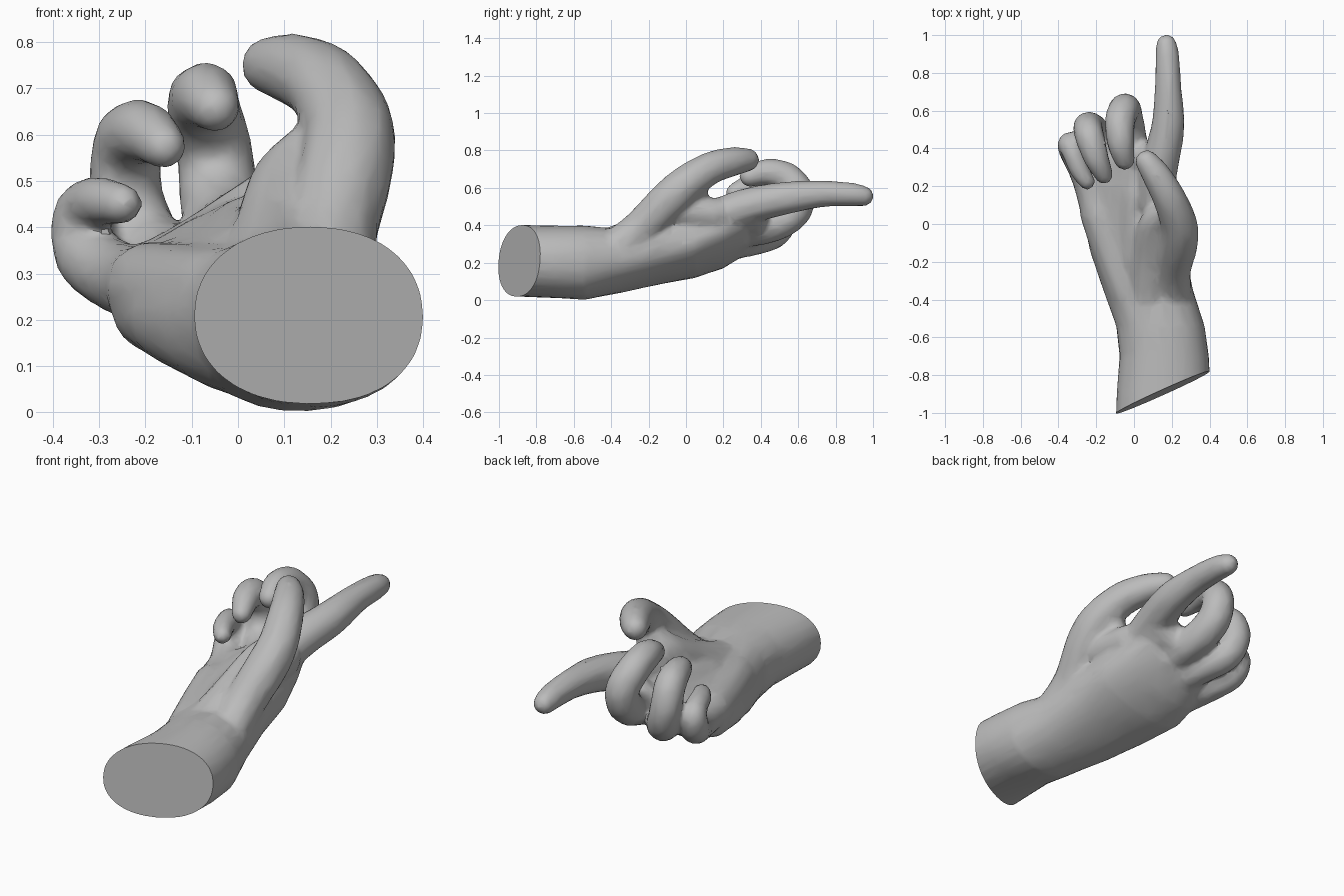
import bpy, bmesh, math
from mathutils import Vector, Matrix

if "Cube" in bpy.data.objects:
    bpy.data.objects.remove(bpy.data.objects["Cube"])

skin = bpy.data.materials.new("plain_grey")
skin.diffuse_color = (0.5, 0.5, 0.5, 1)
skin.use_nodes = True
skin.node_tree.nodes["Principled BSDF"].inputs["Base Color"].default_value = skin.diffuse_color

bm = bmesh.new()


def spline(a, b, c, d, t):
    """Catmull-Rom blend of four (x, y, z, radius) points."""
    return [0.5 * (2 * q + (r - p) * t + (2 * p - 5 * q + 4 * r - s) * t * t
                   + (3 * q - p - 3 * r + s) * t ** 3) for p, q, r, s in zip(a, b, c, d)]


def digit(*pts, steps=9):
    """Fleshy limb swept along a path of (x, y, z, radius)."""
    pts = [pts[0], *pts, pts[-1]]
    for i in range(len(pts) - 3):
        for k in range(steps + 1):
            x, y, z, r = spline(*pts[i:i + 4], k / steps)
            bmesh.ops.create_icosphere(bm, subdivisions=2, radius=r,
                                       matrix=Matrix.Translation((x, y, z)))


def loft(sections, n=28, power=0.92):
    """Tilted, slightly squared ovals (y, x, z, half width, half thickness, tilt)."""
    rings = []
    for y, cx, cz, w, h, tilt in sections:
        c, s = math.cos(math.radians(tilt)), math.sin(math.radians(tilt))
        ring = []
        for k in range(n):
            a = 2 * math.pi * k / n
            u = w * math.copysign(abs(math.cos(a)) ** power, math.cos(a))
            v = h * math.copysign(abs(math.sin(a)) ** power, math.sin(a))
            ring.append(bm.verts.new((cx + u * c - v * s, y, cz + u * s + v * c)))
        rings.append(ring)
    for r0, r1 in zip(rings, rings[1:]):
        for k in range(n):
            bm.faces.new((r0[k], r0[(k + 1) % n], r1[(k + 1) % n], r1[k]))
    bm.faces.new(rings[0][::-1])
    bm.faces.new(rings[-1])


# forearm, wrist and palm
loft([(-1.12, .15, .21, .25, .192, 0), (-.88, .157, .21, .248, .192, 0),
      (-.7, .16, .205, .237, .194, 0), (-.54, .14, .2, .235, .199, 4),
      (-.35, .075, .21, .24, .168, 10), (-.15, .02, .24, .255, .15, 12),
      (.05, -.01, .272, .272, .138, 15), (.2, -.02, .318, .25, .122, 21),
      (.32, -.01, .365, .2, .09, 26)])
# pad under the thumb, middle of the palm, pad on the outer edge
digit((.08, -.38, .28, .12), (.09, -.17, .38, .105), (.12, 0, .49, .095), (.185, .05, .58, .07))
digit((.01, -.2, .3, .1), (.01, .0, .34, .1), (.02, .15, .37, .1))
digit((-.03, -.36, .25, .11), (-.11, -.15, .255, .11), (-.19, .06, .272, .1))
# edge of the hand below the pointing finger, web of the thumb, row of knuckles
digit((.19, -.38, .2, .12), (.175, -.12, .31, .1), (.125, .13, .41, .1))
digit((.2, -.05, .47, .075), (.16, .15, .46, .09))
digit((.12, .34, .47, .09), (0, .36, .395, .085), (-.12, .3, .325, .08), (-.22, .2, .285, .075))
# thumb
digit((.2, -.4, .25, .115), (.2, -.25, .375, .105), (.235, -.1, .53, .107), (.237, 0, .622, .1),
      (.19, .13, .705, .09), (.125, .25, .74, .08), (.068, .33, .75, .064))
# index finger, pointing
digit((.11, .13, .43, .1), (.14, .32, .5, .1), (.18, .52, .543, .091),
      (.18, .72, .567, .074), (.177, .88, .565, .066), (.172, .95, .556, .056))
# middle finger, curled
digit((0, .2, .37, .09), (-.015, .42, .385, .09), (-.04, .565, .455, .09),
      (-.05, .608, .56, .086), (-.075, .54, .655, .083), (-.07, .43, .683, .074), (-.05, .34, .66, .057))
# ring finger, curled
digit((-.09, .18, .3, .09), (-.135, .36, .32, .085), (-.205, .485, .37, .084),
      (-.242, .515, .48, .081), (-.235, .465, .585, .08), (-.2, .35, .605, .068), (-.16, .26, .575, .051))
# little finger, curled
digit((-.2, .08, .275, .088), (-.255, .25, .29, .08), (-.32, .38, .335, .076),
      (-.337, .42, .41, .07), (-.325, .385, .447, .06), (-.29, .29, .455, .054), (-.25, .225, .45, .046))

mesh = bpy.data.meshes.new("hand")
bmesh.ops.recalc_face_normals(bm, faces=bm.faces)
bm.to_mesh(mesh)
bm.free()
hand = bpy.data.objects.new("hand", mesh)
bpy.context.collection.objects.link(hand)
bpy.context.view_layer.objects.active = hand
hand.select_set(True)

# fuse all parts into one skin, then soften and thin it out
fuse = hand.modifiers.new("fuse", 'REMESH')
fuse.mode = 'VOXEL'
fuse.voxel_size = 0.013
soft = hand.modifiers.new("soften", 'SMOOTH')
soft.factor, soft.iterations = 0.5, 10
thin = hand.modifiers.new("thin", 'DECIMATE')
thin.ratio = 0.1
for m in list(hand.modifiers):
    bpy.ops.object.modifier_apply(modifier=m.name)

# slanted flat cut through the forearm
bm = bmesh.new()
bm.from_mesh(hand.data)
cut = bmesh.ops.bisect_plane(bm, geom=bm.verts[:] + bm.edges[:] + bm.faces[:],
                             plane_co=(.155, -.89, .21), plane_no=Vector((.22, -.49, .04)),
                             clear_outer=True)
rim = [e for e in cut["geom_cut"] if isinstance(e, bmesh.types.BMEdge)]
bmesh.ops.contextual_create(bm, geom=rim)
bmesh.ops.recalc_face_normals(bm, faces=bm.faces)
bm.to_mesh(hand.data)
bm.free()

hand.data.materials.clear()
hand.data.materials.append(skin)
bpy.ops.object.shade_smooth_by_angle(angle=math.radians(40))
